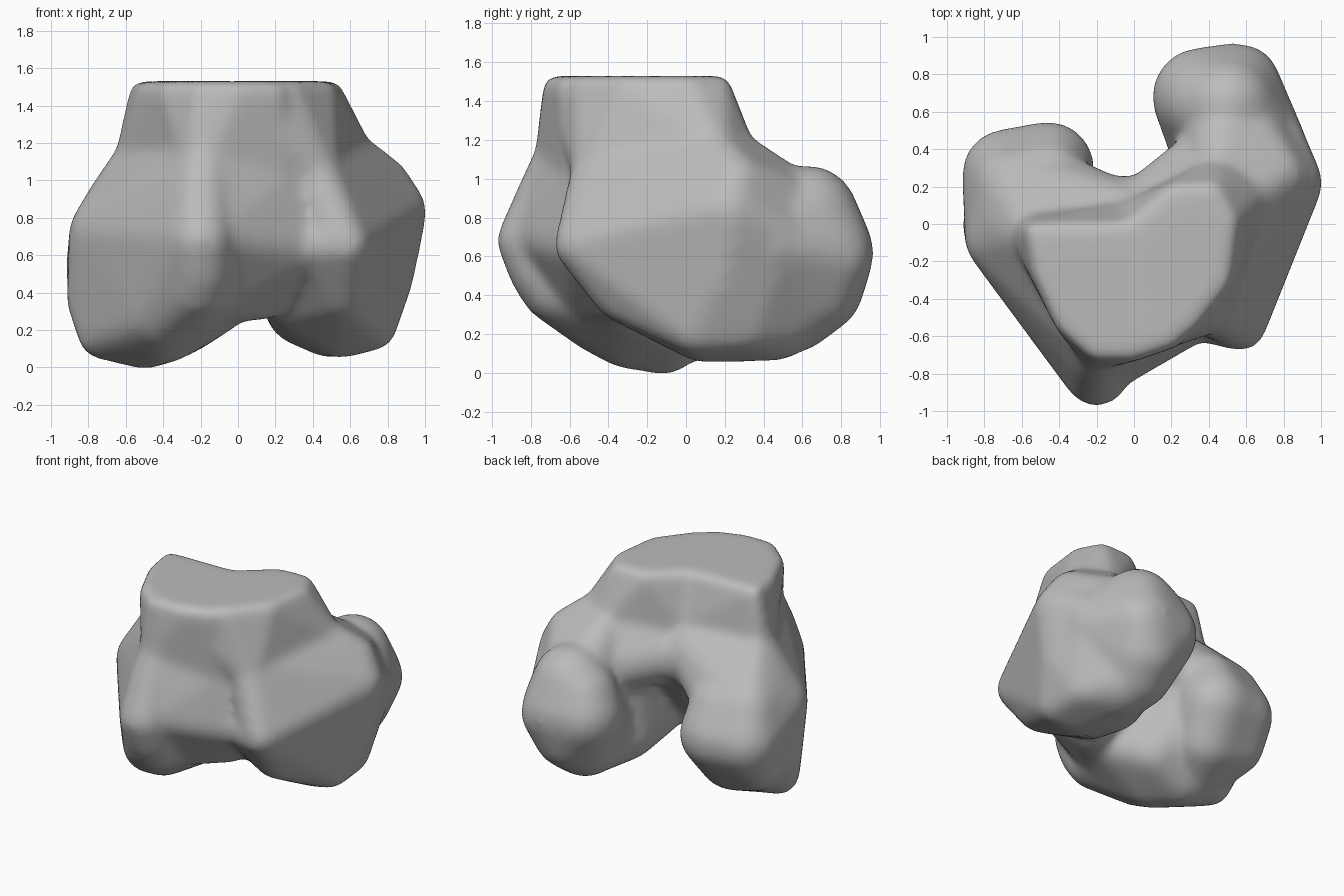
import bpy
import bmesh
from mathutils import Matrix

cube = bpy.data.objects.get("Cube")
if cube:
    bpy.data.objects.remove(cube, do_unlink=True)

bone = bpy.data.materials.new("bone_grey")
bone.use_nodes = True
colour = (0.5, 0.5, 0.5, 1)
bone.diffuse_color = colour
bone.node_tree.nodes["Principled BSDF"].inputs["Base Color"].default_value = colour


def add_hull(target, balls):
    """Wrap a convex skin round a set of balls (x, y, z, radius)."""
    bm = bmesh.new()
    for x, y, z, r in balls:
        bmesh.ops.create_icosphere(bm, subdivisions=3, radius=r,
                                   matrix=Matrix.Translation((x, y, z)))
    hull = bmesh.new()
    points = [hull.verts.new(v.co) for v in bm.verts]
    bm.free()
    out = bmesh.ops.convex_hull(hull, input=points)
    spare = {g for g in out["geom_interior"] + out["geom_unused"]
             if isinstance(g, bmesh.types.BMVert)}
    bmesh.ops.delete(hull, geom=list(spare), context='VERTS')
    bmesh.ops.recalc_face_normals(hull, faces=hull.faces[:])
    part = bpy.data.meshes.new("part")
    hull.to_mesh(part)
    hull.free()
    target.from_mesh(part)
    bpy.data.meshes.remove(part)


def rim(points):
    """Balls along the cut top of the shaft."""
    return [(x, y, 1.465, 0.065) for x, y in points]


# Points shared by neighbouring parts
ridge_l = (0.57, -0.54, 0.66, 0.14)
ridge_r = (-0.2, -0.8, 0.68, 0.175)
side_l = (0.82, 0.22, 0.83, 0.19)
side_l_top = (0.77, 0.26, 0.98, 0.15)
side_r = (-0.72, -0.08, 0.72, 0.185)
neck_r = (-0.54, -0.06, 1.12, 0.12)
neck_l = (0.6, 0.14, 1.15, 0.12)
neck_back = (0.45, 0.24, 1.14, 0.12)
neck_mid = (0.0, -0.01, 1.12, 0.14)
neck_front = (-0.18, -0.64, 1.12, 0.14)
neck_corner = (0.4, -0.44, 1.05, 0.15)
lobe_top_r = (-0.65, 0.2, 0.75, 0.21)

# Shaft stump: right and left halves, giving a hollowed back
shaft_right = rim([(-0.52, -0.05), (-0.48, -0.27), (-0.36, -0.53), (-0.2, -0.67),
                   (0, -0.67), (0.2, -0.6), (-0.02, -0.04), (-0.3, -0.08)]) + [
    neck_r, neck_front, neck_mid, (0.2, -0.5, 1.0, 0.14)]
shaft_left = rim([(-0.02, -0.04), (0.22, 0.16), (0.42, 0.17), (0.5, 0.02),
                  (0.46, -0.3), (0.28, -0.53), (0, -0.66)]) + [
    neck_l, neck_back, neck_corner, neck_mid]

# Left condyle: rear lobe, front runner and side bulge
left_lobe = [
    (0.36, 0.68, 0.62, 0.265), (0.53, 0.7, 0.62, 0.27), (0.58, 0.76, 0.6, 0.2),
    (0.5, 0.63, 0.81, 0.26), (0.4, 0.65, 0.74, 0.25), (0.48, 0.66, 0.45, 0.26),
    (0.45, 0.54, 0.36, 0.26), (0.5, 0.25, 0.3, 0.25),
    (0.64, 0.62, 0.62, 0.18), (0.75, 0.44, 0.66, 0.17)]
left_runner = [
    ridge_l, (0.44, -0.5, 0.66, 0.15), (0.55, -0.33, 0.41, 0.15),
    (0.55, 0.1, 0.27, 0.22), (0.72, 0.05, 0.22, 0.13), (0.7, 0.3, 0.24, 0.14),
    (0.36, 0.2, 0.33, 0.22), (0.5, 0.45, 0.31, 0.25), (0.8, 0.18, 0.48, 0.14),
    side_l, (0.82, 0.22, 0.72, 0.17), (0.74, 0.46, 0.7, 0.17),
    (0.4, 0.2, 0.9, 0.2), (0.3, -0.1, 0.38, 0.18)]
left_flare = [neck_l, neck_back, neck_corner, side_l, side_l_top, ridge_l,
              (0.5, 0.56, 0.77, 0.25)]

# Right condyle
right_front = [
    ridge_r, (-0.2, -0.74, 0.54, 0.18), (-0.22, -0.66, 0.45, 0.2),
    (-0.4, -0.45, 0.29, 0.19), (-0.4, -0.3, 0.22, 0.2),
    (-0.5, -0.12, 0.19, 0.2), (-0.28, -0.1, 0.28, 0.2), (-0.1, -0.3, 0.36, 0.17),
    (-0.72, -0.06, 0.18, 0.14), (-0.78, 0.0, 0.36, 0.14), side_r,
    (-0.45, 0.15, 0.6, 0.22)]
right_lobe = [
    (-0.68, 0.27, 0.55, 0.24), (-0.46, 0.3, 0.55, 0.25), lobe_top_r,
    (-0.5, 0.17, 0.34, 0.23), (-0.45, 0.25, 0.74, 0.2),
    (-0.72, 0.2, 0.36, 0.19), (-0.6, -0.05, 0.2, 0.17), side_r]
right_flare = [neck_r, neck_front, side_r, ridge_r, lobe_top_r,
               (-0.2, -0.71, 0.92, 0.16), (-0.64, 0.0, 0.9, 0.16)]

# Groove and sloping notch roof between the condyles
bridge = [
    (-0.15, -0.72, 0.72, 0.18), (0.28, -0.46, 0.66, 0.19), neck_front,
    (0.3, -0.42, 1.05, 0.15), (0.12, -0.28, 0.43, 0.18),
    (-0.15, -0.5, 0.42, 0.18), (0.07, 0.06, 0.93, 0.2), (-0.12, 0.06, 0.93, 0.2)]
right_shoulder = [neck_r, lobe_top_r, (-0.1, 0.04, 0.98, 0.2),
                  (-0.4, 0.2, 0.76, 0.18)]
left_shoulder = [neck_back, (0.07, 0.06, 0.93, 0.2), (0.4, 0.3, 0.85, 0.22)]

body = bmesh.new()
for part in (shaft_right, shaft_left, left_lobe, left_runner, left_flare,
             right_front, right_lobe, right_flare, bridge,
             right_shoulder, left_shoulder):
    add_hull(body, part)

mesh = bpy.data.meshes.new("thigh_bone_end")
body.to_mesh(mesh)
body.free()
obj = bpy.data.objects.new("thigh_bone_end", mesh)
bpy.context.collection.objects.link(obj)
mesh.materials.append(bone)

# Fuse the parts and soften the joins
remesh = obj.modifiers.new("fuse", 'REMESH')
remesh.mode = 'VOXEL'
remesh.voxel_size = 0.022
remesh.use_smooth_shade = True
soften = obj.modifiers.new("soften", 'SMOOTH')
soften.factor = 0.5
soften.iterations = 26

bpy.context.view_layer.objects.active = obj
obj.select_set(True)
bpy.ops.object.shade_smooth()
